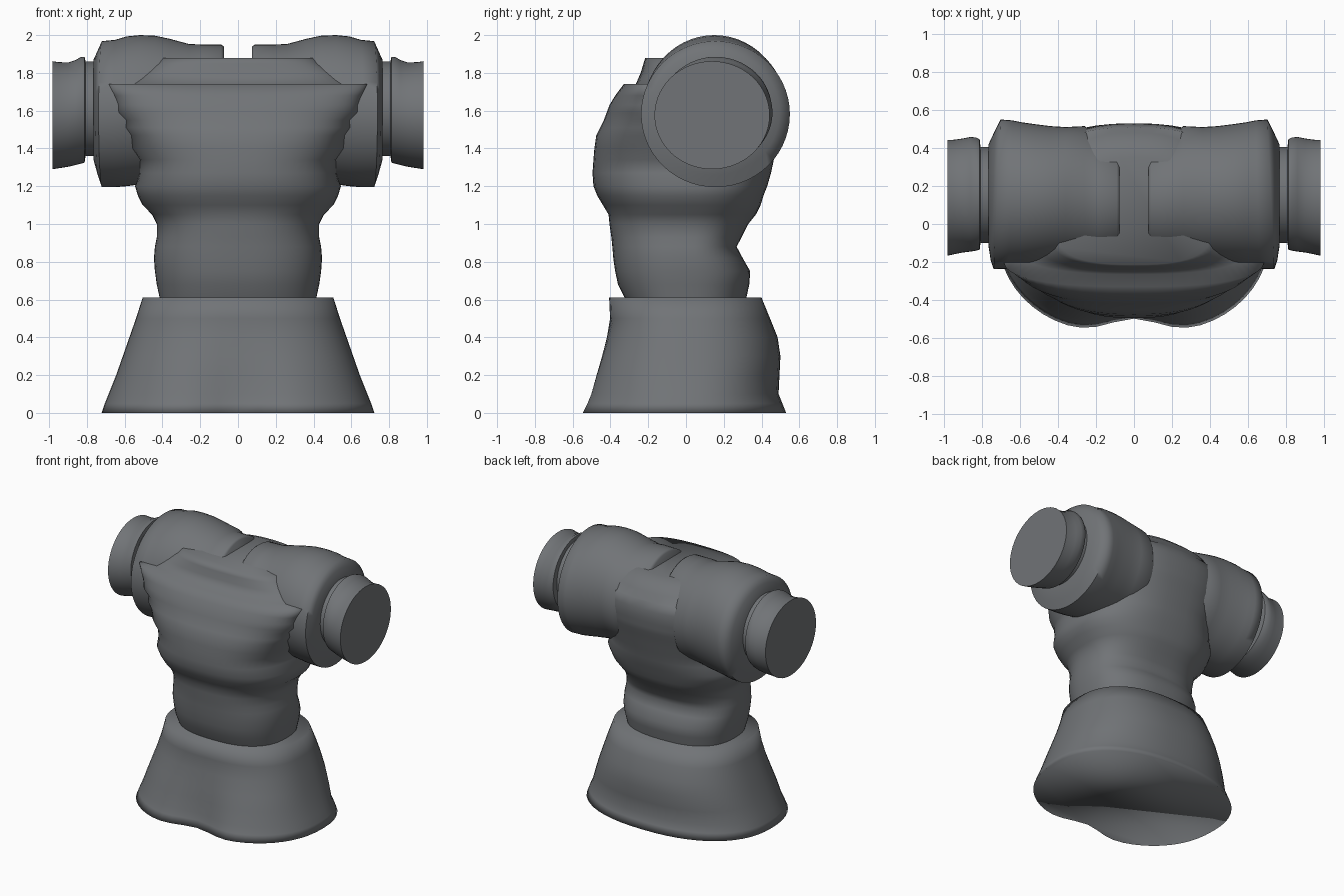
import bpy, bmesh, math
from mathutils import Vector

cloth = bpy.data.materials.new("slate grey")
cloth.diffuse_color = (0.165, 0.174, 0.184, 1)
SEG = 56


def spow(v, e):
    return math.copysign(abs(v) ** e, v)


def loft(name, rings, angle=35):
    """Skin a list of point rings and cap both ends."""
    bm = bmesh.new()
    rows = [[bm.verts.new(p) for p in ring] for ring in rings]
    for a, b in zip(rows, rows[1:]):
        for i in range(SEG):
            j = (i + 1) % SEG
            bm.faces.new((a[i], a[j], b[j], b[i]))
    bm.faces.new(rows[0])
    bm.faces.new(rows[-1])
    bmesh.ops.recalc_face_normals(bm, faces=bm.faces)
    me = bpy.data.meshes.new(name)
    bm.to_mesh(me)
    bm.free()
    me.materials.append(cloth)
    ob = bpy.data.objects.new(name, me)
    bpy.context.collection.objects.link(ob)
    bpy.ops.object.select_all(action='DESELECT')
    ob.select_set(True)
    bpy.context.view_layer.objects.active = ob
    bpy.ops.object.shade_smooth_by_angle(angle=math.radians(angle))
    return ob


def body_ring(z, w, front, back, cy=0.0, n=2.5, dent=0.0):
    """Horizontal section: rounded box, with a shallow dent at front centre."""
    ring = []
    for i in range(SEG):
        t = 2 * math.pi * i / SEG
        x = w * spow(math.cos(t), 2 / n)
        s = spow(math.sin(t), 2 / n)
        y = cy + s * ((back - cy) if s > 0 else (cy - front))
        if s < 0:
            y += dent * math.exp(-(x / 0.2) ** 2)
        ring.append(Vector((x, y, z)))
    return ring


def arm_ring(side, x, y0, y1, z0, z1, lean=0.0):
    """Upright section across an arm; lean tilts it so the back sits further in."""
    ring = []
    for i in range(SEG):
        t = 2 * math.pi * i / SEG
        c, s = math.cos(t), math.sin(t)
        ring.append(Vector((side * (x - lean * c),
                            (y0 + y1) / 2 + c * (y1 - y0) / 2,
                            (z0 + z1) / 2 + s * (z1 - z0) / 2)))
    return ring


# flared skirt with two front lobes
skirt = [(0.0, 0.722, -0.588, 0.53, 0, 2.3, 0.09), (0.05, 0.705, -0.562, 0.51, 0, 2.3, 0.08),
         (0.1, 0.685, -0.54, 0.49, 0, 2.3, 0.07), (0.2, 0.645, -0.505, 0.495, 0, 2.4, 0.05),
         (0.3, 0.61, -0.468, 0.50, 0, 2.4, 0.03), (0.4, 0.575, -0.433, 0.485, 0, 2.4, 0.015),
         (0.5, 0.54, -0.402, 0.445, 0, 2.5, 0), (0.61, 0.505, -0.407, 0.40, 0, 2.5, 0)]
loft("skirt", [body_ring(*r) for r in skirt], 180)

# torso with waist, chest, folds under the arms, open jacket edge and collar
torso = [(0.57, 0.41, -0.31, 0.315), (0.61, 0.415, -0.325, 0.32), (0.68, 0.43, -0.36, 0.335),
         (0.75, 0.44, -0.375, 0.34), (0.82, 0.445, -0.385, 0.30), (0.88, 0.44, -0.39, 0.268),
         (0.93, 0.43, -0.395, 0.295), (1.0, 0.43, -0.405, 0.33), (1.05, 0.455, -0.41, 0.37),
         (1.1, 0.505, -0.44, 0.395), (1.15, 0.53, -0.47, 0.41), (1.2, 0.545, -0.49, 0.43),
         (1.27, 0.52, -0.495, 0.45, -0.03), (1.34, 0.52, -0.49, 0.465, -0.05),
         (1.4, 0.565, -0.485, 0.485, -0.08), (1.47, 0.575, -0.475, 0.50, -0.1),
         (1.51, 0.605, -0.455, 0.515, -0.12), (1.55, 0.605, -0.435, 0.522, -0.13),
         (1.59, 0.645, -0.42, 0.525, -0.15), (1.63, 0.645, -0.405, 0.53, -0.16),
         (1.68, 0.66, -0.375, 0.525, -0.18), (1.74, 0.685, -0.33, 0.51, -0.19),
         (1.742, 0.60, -0.265, 0.508, -0.13), (1.80, 0.51, -0.24, 0.48, -0.1),
         (1.85, 0.43, -0.225, 0.42, -0.08), (1.88, 0.40, -0.215, 0.35, -0.06)]
loft("torso", [body_ring(*r) for r in torso], 180)

# sleeve, arm and cuff sections: x, y range, z range, lean
sleeve = [(0.075, -0.17, 0.42, 1.30, 1.94), (0.09, -0.19, 0.45, 1.28, 1.95),
          (0.19, -0.20, 0.46, 1.26, 1.95), (0.26, -0.20, 0.515, 1.25, 1.953),
          (0.36, -0.205, 0.51, 1.24, 1.98), (0.44, -0.215, 0.515, 1.22, 1.997),
          (0.52, -0.225, 0.525, 1.21, 2.0), (0.59, -0.23, 0.535, 1.20, 1.993),
          (0.65, -0.235, 0.545, 1.195, 1.975, 0.01), (0.72, -0.238, 0.55, 1.195, 1.968, 0.018),
          (0.742, -0.19, 0.495, 1.26, 1.92, 0.012), (0.765, -0.12, 0.42, 1.34, 1.87)]
arm = [(0.70, -0.10, 0.405, 1.36, 1.86), (0.84, -0.10, 0.405, 1.36, 1.86)]
cuff = [(0.808, -0.105, 0.41, 1.355, 1.865), (0.812, -0.135, 0.445, 1.325, 1.885),
        (0.83, -0.14, 0.455, 1.32, 1.885), (0.86, -0.145, 0.458, 1.312, 1.868),
        (0.90, -0.15, 0.45, 1.303, 1.855), (0.95, -0.16, 0.443, 1.295, 1.857),
        (0.982, -0.167, 0.443, 1.29, 1.862)]
for side, label in ((-1, "left"), (1, "right")):
    loft(label + "_sleeve", [arm_ring(side, *r) for r in sleeve], 70)
    loft(label + "_arm", [arm_ring(side, *r) for r in arm])
    loft(label + "_cuff", [arm_ring(side, *r) for r in cuff], 50)
